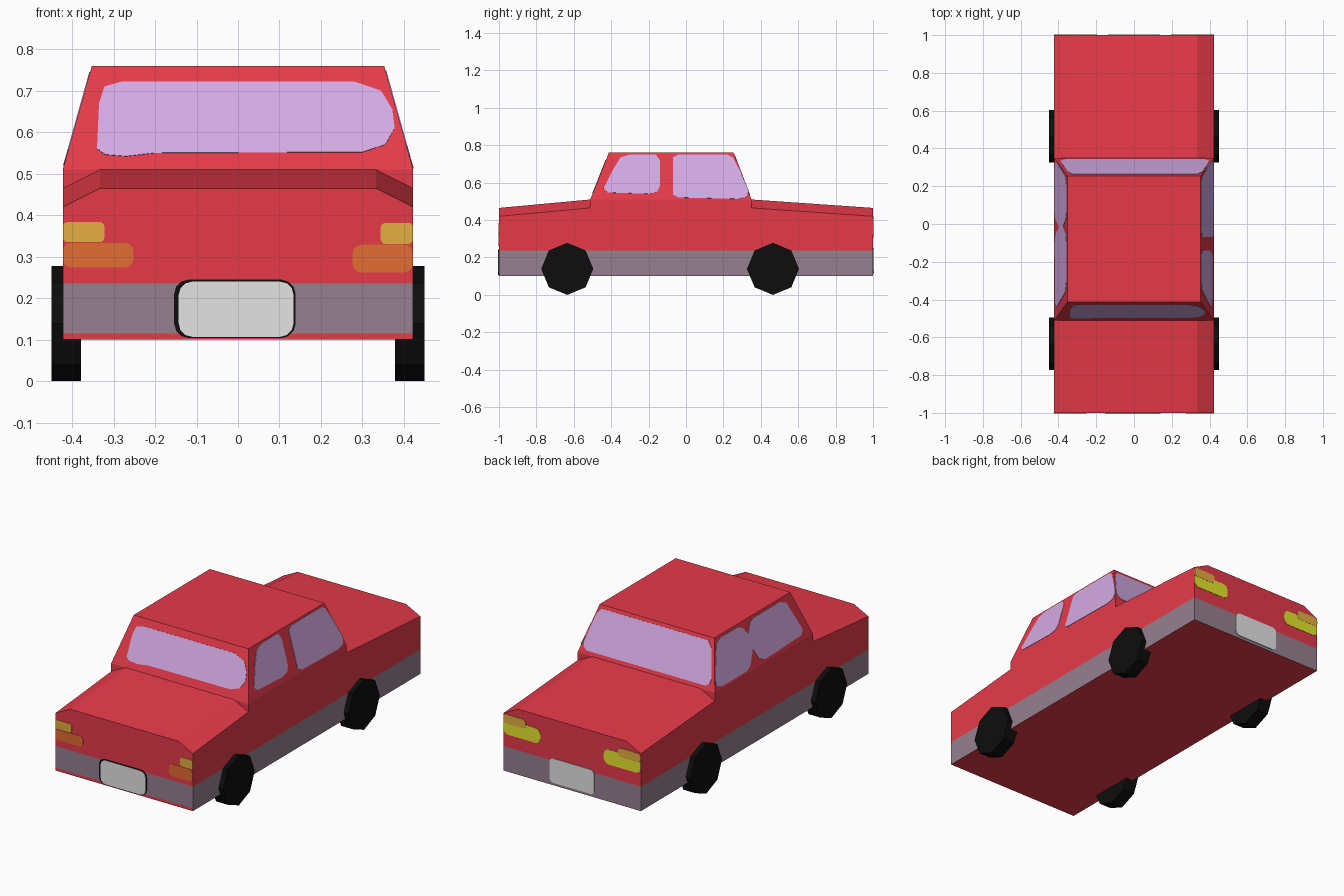
import bpy, bmesh, math
from mathutils import Vector

if "Cube" in bpy.data.objects:
    bpy.data.objects.remove(bpy.data.objects["Cube"])


def material(name, r, g, b):
    def lin(c):
        c /= 255
        return c / 12.92 if c < 0.04045 else ((c + 0.055) / 1.055) ** 2.4
    m = bpy.data.materials.new(name)
    m.diffuse_color = (lin(r), lin(g), lin(b), 1)
    m.use_nodes = True
    m.node_tree.nodes["Principled BSDF"].inputs["Base Color"].default_value = m.diffuse_color
    return m


RED = material("red paint", 230, 58, 73)
GREY = material("grey trim", 150, 128, 143)
GLASS = material("lavender glass", 212, 170, 228)
BLACK = material("black rubber", 13, 13, 13)
WHITE = material("plate white", 228, 228, 228)
AMBER = material("amber lamp", 228, 175, 64)
ORANGE = material("orange lamp", 228, 108, 49)
YELLOW = material("yellow lamp", 230, 230, 46)

W = 0.4225      # half width of the body
STRIPE = 0.236  # top of the grey lower band


def loft(name, rings, mats):
    """Closed solid through rings with equal point counts."""
    bm = bmesh.new()
    vs = [[bm.verts.new(p) for p in ring] for ring in rings]
    n = len(vs[0])
    for a, b in zip(vs, vs[1:]):
        for i in range(n):
            j = (i + 1) % n
            bm.faces.new((a[i], a[j], b[j], b[i]))
    bm.faces.new(vs[0])
    bm.faces.new(vs[-1])
    bmesh.ops.recalc_face_normals(bm, faces=bm.faces)
    me = bpy.data.meshes.new(name)
    bm.to_mesh(me)
    bm.free()
    for m in mats:
        me.materials.append(m)
    ob = bpy.data.objects.new(name, me)
    bpy.context.collection.objects.link(ob)
    return ob


def paint_band(ob):
    """Cut the solid at the band heights and paint the lower walls grey."""
    bm = bmesh.new()
    bm.from_mesh(ob.data)
    for z in (0.115, STRIPE):
        bmesh.ops.bisect_plane(bm, geom=bm.verts[:] + bm.edges[:] + bm.faces[:],
                               plane_co=(0, 0, z), plane_no=(0, 0, 1))
    bm.normal_update()
    for f in bm.faces:
        z = f.calc_center_median().z
        low_front = f.normal.y < -0.9 and z < 0.115
        f.material_index = int(z < STRIPE and abs(f.normal.z) < 0.5 and not low_front)
    bm.to_mesh(ob.data)
    bm.free()


def plate(name, mat, outline, surface, outward, lift=0.002):
    """Thin plate lying on a flat surface of the body."""
    pts = [Vector(surface(u, v)) for u, v in outline]
    n = Vector(outward).normalized()
    return loft(name, [[p - n * 0.002 for p in pts], [p + n * lift for p in pts]], [mat])


def rounded(x0, x1, z0, z1, r):
    pts = []
    for cx, cz, start in ((x1 - r, z1 - r, 0), (x0 + r, z1 - r, 90),
                          (x0 + r, z0 + r, 180), (x1 - r, z0 + r, 270)):
        for k in range(4):
            a = math.radians(start + 30 * k)
            pts.append((cx + r * math.cos(a), cz + r * math.sin(a)))
    return pts


# Bonnet and boot: chamfered sections sloping down to the ends
def section(y, shoulder, top):
    return [(W, y, 0.1), (W, y, shoulder), (0.333, y, top),
            (-0.333, y, top), (-W, y, shoulder), (-W, y, 0.1)]


for name, y_end, y_in in (("bonnet", -1, -0.512), ("boot", 1, 0.35)):
    paint_band(loft(name, [section(y_end, 0.42, 0.465), section(y_in, 0.465, 0.51)],
                    [RED, GREY]))


# Cabin with tapered roof
def rect(w, y0, y1, z):
    return [(-w, y0, z), (w, y0, z), (w, y1, z), (-w, y1, z)]


paint_band(loft("cabin", [rect(W, -0.512, 0.35, 0.1), rect(W, -0.512, 0.35, 0.51),
                          rect(0.3525, -0.413, 0.255, 0.76)], [RED, GREY]))

# Wheels
for side in (-1, 1):
    for label, y in (("front", -0.635), ("rear", 0.465)):
        bpy.ops.mesh.primitive_cylinder_add(vertices=8, radius=0.139, depth=0.072,
                                            location=(side * 0.414, y, 0.139),
                                            rotation=(0, math.pi / 2, 0))
        wheel = bpy.context.object
        wheel.name = f"{label}_wheel_{'right' if side > 0 else 'left'}"
        wheel.data.materials.append(BLACK)


# Surfaces that carry the painted details
def front_glass(x, z):
    return (x, -0.512 + (z - 0.51) * 0.396, z)


def rear_glass(x, z):
    return (x, 0.35 - (z - 0.51) * 0.38, z)


def right_side(y, z):
    return (W - (z - 0.51) * 0.28, y, z)


def left_side(y, z):
    return (-W + (z - 0.51) * 0.28, y, z)


def nose(x, z):
    return (x, -1, z)


def tail(x, z):
    return (x, 1, z)


# Windows
plate("windscreen", GLASS,
      [(-.34, .56), (-.32, .546), (-.27, .542), (-.2, .55), (.3, .552), (.355, .57), (.378, .61),
       (.372, .655), (.345, .70), (.28, .722), (-.28, .722), (-.322, .71), (-.335, .67)],
      front_glass, (0, -1, 0.396))
plate("rear_window", GLASS,
      [(-.36, .53), (.37, .53), (.393, .545), (.397, .57), (.36, .71), (.335, .742),
       (-.32, .742), (-.35, .71), (-.387, .57), (-.383, .545)],
      rear_glass, (0, 1, 0.38))
plate("right_front_window", GLASS,
      [(-.44, .57), (-.42, .547), (-.2, .54), (-.155, .55), (-.14, .58), (-.14, .72),
       (-.16, .75), (-.30, .75), (-.35, .735), (-.39, .67)],
      right_side, (1, 0, 0.28))
plate("right_rear_window", GLASS,
      [(-.07, .535), (-.04, .52), (.28, .513), (.325, .525), (.335, .56), (.30, .64),
       (.25, .735), (.22, .75), (-.04, .75), (-.07, .735)],
      right_side, (1, 0, 0.28))
plate("left_windows", GLASS,
      [(-.44, .56), (-.42, .535), (-.1, .525), (-.05, .545), (-.02, .605), (.03, .535),
       (.07, .52), (.28, .52), (.325, .535), (.325, .57), (.25, .73), (.21, .745),
       (.06, .745), (.02, .73), (-.01, .685), (-.05, .735), (-.09, .745), (-.31, .745),
       (-.36, .725)],
      left_side, (-1, 0, 0.28))

# Front lamps
FRONT, BACK = (0, -1, 0), (0, 1, 0)
for name, mat, box, r in (
        ("front_lamp_left", AMBER, (-W, -.322, .335, .384), .012),
        ("front_signal_left", ORANGE, (-W, -.252, .274, .333), .02),
        ("front_lamp_right", AMBER, (.344, W, .331, .382), .012),
        ("front_signal_right", ORANGE, (.276, W, .262, .329), .022)):
    plate(name, mat, rounded(*box, r), nose, FRONT)

# Rear lamps, mirrored
for s, label in ((-1, "left"), (1, "right")):
    for name, mat, box, r, lift in (("rear_lamp", YELLOW, (.195, W, .307, .39), .03, .002),
                                    ("rear_signal", AMBER, (.285, W, .368, .418), .018, .003)):
        plate(f"{name}_{label}", mat, [(s * x, z) for x, z in rounded(*box, r)],
              tail, BACK, lift)

# Number plates (blank)
plate("front_plate_frame", BLACK, rounded(-.154, .139, .104, .245, .035), nose, FRONT)
plate("front_plate", WHITE, rounded(-.143, .134, .107, .24, .032), nose, FRONT, 0.004)
plate("rear_plate", WHITE, rounded(-.138, .138, .115, .25, .025), tail, BACK, 0.004)
